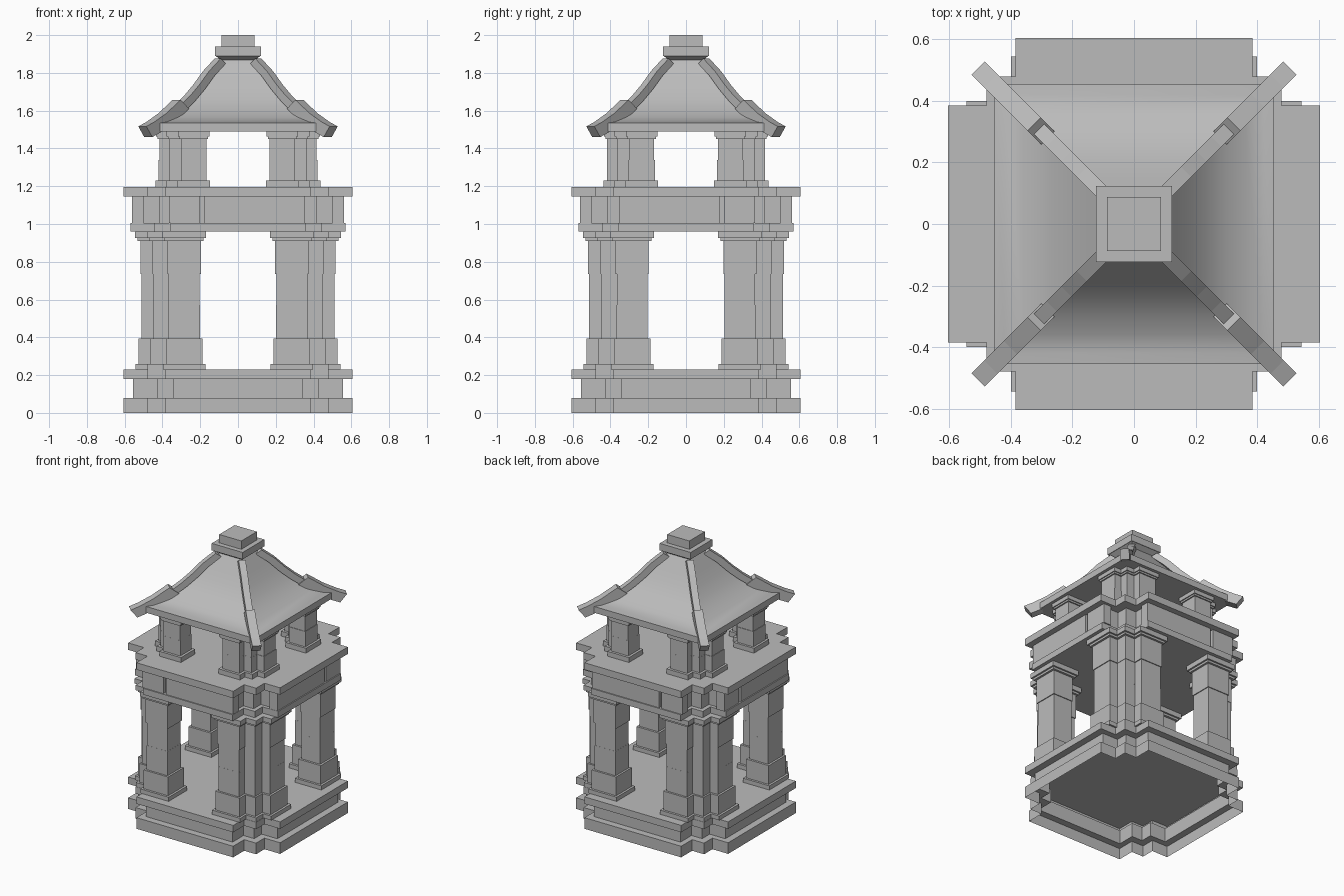
import bpy, bmesh, random
from mathutils import Vector

random.seed(4)
cube = bpy.data.objects.get("Cube")
if cube:
    bpy.data.objects.remove(cube)

stone = bpy.data.materials.new("grey_stone")
stone.use_nodes = True
STONE = (0.5, 0.5, 0.5, 1)
stone.diffuse_color = STONE
bsdf = next(n for n in stone.node_tree.nodes if n.type == "BSDF_PRINCIPLED")
bsdf.inputs["Base Color"].default_value = STONE


def finish(name, bm, mirror=False, smooth=False):
    """Turn a bmesh into an object, optionally mirrored into four quadrants."""
    bmesh.ops.recalc_face_normals(bm, faces=bm.faces)
    mesh = bpy.data.meshes.new(name)
    bm.to_mesh(mesh)
    bm.free()
    mesh.materials.append(stone)
    obj = bpy.data.objects.new(name, mesh)
    bpy.context.collection.objects.link(obj)
    if mirror:
        mod = obj.modifiers.new("four_corners", "MIRROR")
        mod.use_axis = (True, True, False)
        mod.use_mirror_merge = False
    if smooth:
        bpy.ops.object.select_all(action="DESELECT")
        obj.select_set(True)
        bpy.context.view_layer.objects.active = obj
        bpy.ops.object.shade_smooth_by_angle(angle=0.5)
    return obj


def box(bm, x, y, z):
    verts = bmesh.ops.create_cube(bm, size=1)["verts"]
    for v in verts:
        v.co = [lo + (c + 0.5) * (hi - lo) for c, (lo, hi) in zip(v.co, (x, y, z))]


def loft(bm, rings, bottom=True, top=True):
    """Skin a list of equal-length point rings."""
    loops = [[bm.verts.new(p) for p in ring] for ring in rings]
    n = len(loops[0])
    for a, b in zip(loops, loops[1:]):
        for i in range(n):
            j = (i + 1) % n
            bm.faces.new((a[i], a[j], b[j], b[i]))
    if bottom:
        bm.faces.new(loops[0][::-1])
    if top:
        bm.faces.new(loops[-1])


def cross_ring(inset, z):
    """Square outline with wide projecting sides and stepped corners."""
    r, a, c = 0.605 - inset, 0.385 - inset * 0.8, 0.48 - inset
    quarter = [(r, -a), (r, a), (c, a), (c, c), (a, c)]
    ring = []
    for _ in range(4):
        ring += [(x, y, z) for x, y in quarter]
        quarter = [(-y, x) for x, y in quarter]
    return ring


def square_ring(r, z):
    return [(-r, -r, z), (r, -r, z), (r, r, z), (-r, r, z)]


# Stepped base, hollow underneath
bm = bmesh.new()
loft(bm, [cross_ring(*p) for p in (
    (0, 0), (0, 0.08), (0.05, 0.08), (0.05, 0.18), (0, 0.18), (0, 0.23))], bottom=False)
finish("stepped_base", bm)

# Middle storey slab with moulding, frieze and ledge
bm = bmesh.new()
loft(bm, [cross_ring(*p) for p in (
    (0.035, 0.96), (0.035, 1.005), (0.065, 1.005), (0.065, 1.145), (0, 1.145), (0, 1.195))])
finish("middle_slab", bm)

# Raised frieze stones on all four sides
bm = bmesh.new()
for turn in range(4):
    for lo, hi in ((-0.365, -0.2), (-0.18, 0.355)):
        span, depth = (lo, hi), (0.5, 0.562)
        if turn % 2:
            span = (-hi, -lo)
        if turn < 2:
            depth = (-0.562, -0.5)
        x, y = (span, depth) if turn % 2 == 0 else (depth, span)
        box(bm, x, y, (1.005, 1.145))
finish("frieze_stones", bm)


def column_cluster(name, near, mid, inner, far, corner, courses):
    """Two side columns and a corner column, stacked in courses (z0, z1, growth)."""
    bm = bmesh.new()
    shapes = (((near, mid), (inner, far)), ((inner, far), (near, mid)),
              ((corner - 0.13, corner), (corner - 0.13, corner)))
    for z0, z1, grow in courses:
        for sx, sy in shapes:
            g = grow + (random.uniform(-0.004, 0.004) if grow == 0 else 0)
            box(bm, (sx[0] - g, sx[1] + g), (sy[0] - g, sy[1] + g), (z0, z1))
    return finish(name, bm, mirror=True)


# Lower columns: plinth, pedestal, three shaft stones, necking, capital
column_cluster("lower_columns", 0.2, 0.37, 0.36, 0.515, 0.45, (
    (0.23, 0.26, 0.028), (0.26, 0.395, 0.012), (0.395, 0.57, 0), (0.57, 0.735, 0),
    (0.735, 0.91, 0), (0.91, 0.925, 0.018), (0.925, 0.96, 0.03)))

# Upper columns
column_cluster("upper_columns", 0.165, 0.305, 0.29, 0.42, 0.365, (
    (1.195, 1.23, 0.016), (1.23, 1.34, 0), (1.34, 1.45, 0), (1.45, 1.462, 0.006),
    (1.462, 1.49, 0.013)))

# Eave plate and concave four-sided roof
PROFILE = [(0.42, 1.54), (0.36, 1.565), (0.3, 1.6), (0.24, 1.655), (0.19, 1.715),
           (0.14, 1.79), (0.085, 1.87)]
bm = bmesh.new()
loft(bm, [square_ring(0.455, 1.49), square_ring(0.455, 1.535)])
finish("eave_plate", bm)
bm = bmesh.new()
loft(bm, [square_ring(0.455, 1.535)] + [square_ring(r, z) for r, z in PROFILE])
finish("roof", bm, smooth=True)


def hip_beam(name, path, half, height):
    """Curved beam along the roof corner; path holds (diagonal position, underside z)."""
    bm = bmesh.new()
    side = Vector((1, -1, 0)).normalized() * half
    rings = []
    for i, (d, z) in enumerate(path):
        a, b = path[max(i - 1, 0)], path[min(i + 1, len(path) - 1)]
        run = Vector((b[0] - a[0], b[1] - a[1])).normalized()
        up = Vector((-run.y, -run.y, run.x)) * height
        if up.z < 0:
            up = -up
        low = Vector((d, d, z))
        rings.append([low - side, low + side, low + side + up, low - side + up])
    loft(bm, rings)
    return finish(name, bm, mirror=True)


# Ridge beams along the roof corners, in two stones
hip_beam("lower_ridge_beams", [(0.475, 1.46), (0.43, 1.485), (0.36, 1.535), (0.28, 1.61)],
         0.03, 0.065)
hip_beam("upper_ridge_beams", [(0.3, 1.595), (0.24, 1.655), (0.19, 1.715), (0.14, 1.785),
                               (0.08, 1.85)], 0.023, 0.038)

# Flared cap and finial block
bm = bmesh.new()
loft(bm, [square_ring(*p) for p in (
    (0.08, 1.862), (0.12, 1.89), (0.123, 1.89), (0.123, 1.94), (0.088, 1.94), (0.088, 2.0))])
finish("finial", bm)
